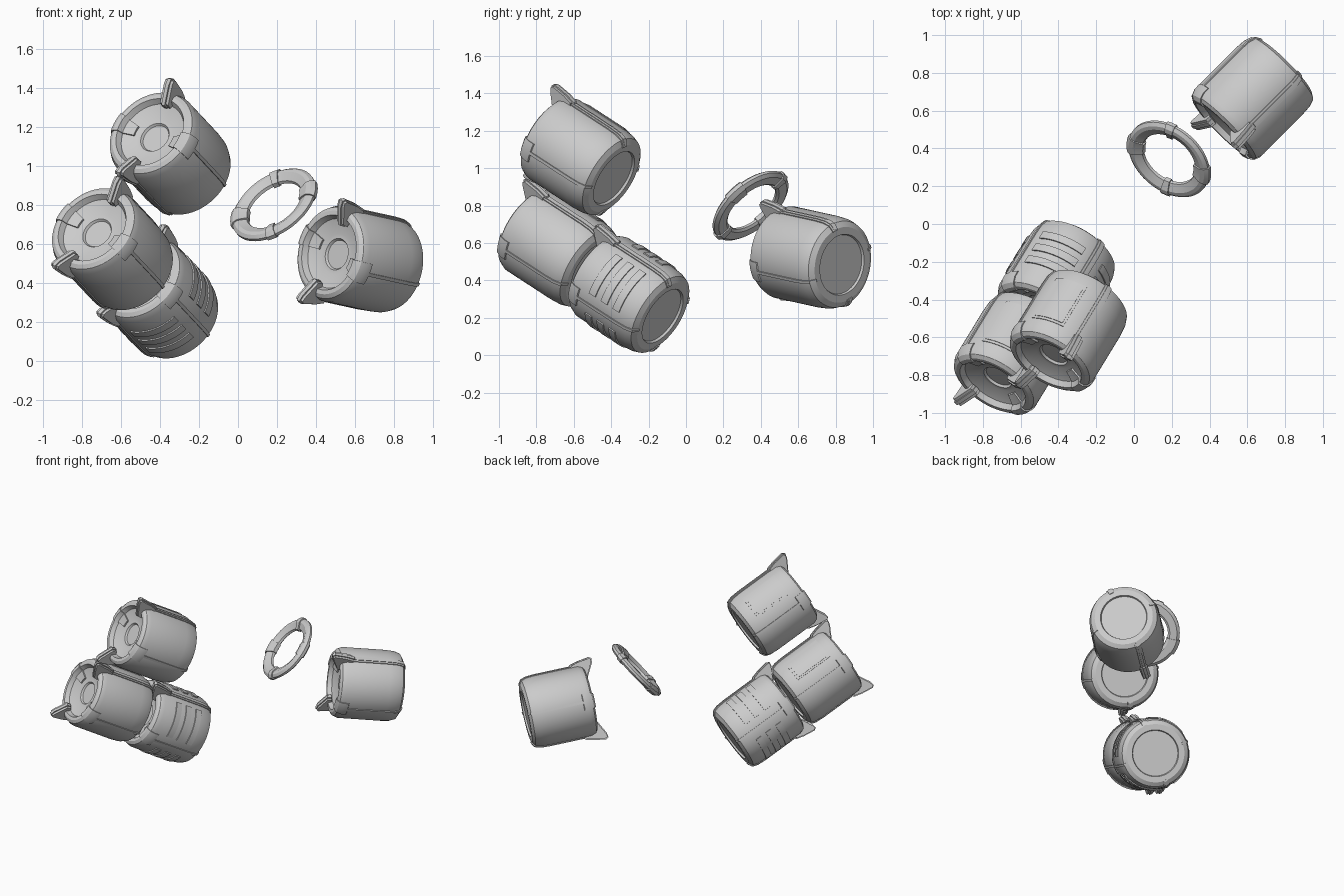
import bpy, bmesh, math
from mathutils import Vector, Matrix

if "Cube" in bpy.data.objects:
    bpy.data.objects.remove(bpy.data.objects["Cube"])


def frame(center, axis, up):
    """Local frame: z points out of the open end, x towards the first clip."""
    z = -Vector(axis).normalized()
    x = Vector(up)
    x = (x - x.dot(z) * z).normalized()
    y = z.cross(x)
    m = Matrix((x, y, z)).transposed().to_4x4()
    m.translation = Vector(center)
    return m


def finish(name, bm, m):
    bmesh.ops.remove_doubles(bm, verts=bm.verts, dist=1e-5)
    bmesh.ops.recalc_face_normals(bm, faces=bm.faces)
    me = bpy.data.meshes.new(name)
    bm.to_mesh(me)
    bm.free()
    ob = bpy.data.objects.new(name, me)
    bpy.context.collection.objects.link(ob)
    ob.matrix_world = m
    bpy.ops.object.select_all(action='DESELECT')
    ob.select_set(True)
    bpy.context.view_layer.objects.active = ob
    bpy.ops.object.shade_smooth_by_angle(angle=math.radians(25))
    return ob


def lathe(name, profile, m, closed=False, seg=72):
    bm = bmesh.new()
    vs = [bm.verts.new((r, 0, h)) for r, h in profile]
    n = len(vs)
    edges = [bm.edges.new((vs[i], vs[(i + 1) % n])) for i in range(n if closed else n - 1)]
    bmesh.ops.spin(bm, geom=vs + edges, cent=(0, 0, 0), axis=(0, 0, 1),
                   angle=math.tau, steps=seg)
    return finish(name, bm, m)


def sector(name, profile, mid, half, m, seg=10):
    """Closed (r, h) profile swept through an arc, in degrees."""
    bm = bmesh.new()
    rows = []
    for i in range(seg + 1):
        t = math.radians(mid - half + 2 * half * i / seg)
        rows.append([bm.verts.new((r * math.cos(t), r * math.sin(t), h)) for r, h in profile])
    n = len(profile)
    for a, b in zip(rows, rows[1:]):
        for j in range(n):
            bm.faces.new((a[j], a[(j + 1) % n], b[(j + 1) % n], b[j]))
    bm.faces.new(rows[0])
    bm.faces.new(rows[-1])
    return finish(name, bm, m)


def prism(name, profile, width, ang, m):
    """Closed (r, h) profile extruded flat to a width."""
    bm = bmesh.new()
    ends = [[bm.verts.new((r, s * width / 2, h)) for r, h in profile] for s in (-1, 1)]
    n = len(profile)
    for j in range(n):
        k = (j + 1) % n
        bm.faces.new((ends[0][j], ends[0][k], ends[1][k], ends[1][j]))
    for e in ends:
        bm.faces.new(e)
    return finish(name, bm, m @ Matrix.Rotation(math.radians(ang), 4, 'Z'))


def box(r0, r1, h0, h1):
    return [(r0, h0), (r1, h0), (r1, h1), (r0, h1)]


BODY = [(0, -.222), (.16, -.222), (.165, -.235), (.205, -.235), (.234, -.217), (.246, -.18),
        (.25, -.12), (.25, .19), (.237, .222), (.217, .235), (.195, .235), (.18, .205),
        (.105, .178), (.082, .178), (.074, .166), (0, .166)]
CLIP = [(.235, .14), (.262, .15), (.277, .2), (.288, .285), (.278, .296), (.255, .29),
        (.165, .243), (.16, .215), (.2, .2)]
CLIP_RIB = [(.24, .125), (.268, .14), (.284, .2), (.296, .284), (.284, .303), (.25, .297),
            (.155, .246), (.155, .215), (.2, .2)]
WEDGE = [(.24, .15), (.256, .16), (.255, .195), (.241, .228), (.218, .243), (.192, .243),
         (.177, .214), (.12, .194), (.12, .17), (.2, .18)]
STRAP = [(.2, -.2), (.2, -.241), (.208, -.241), (.239, -.222), (.252, -.182), (.256, -.12),
         (.256, .16), (.24, .16), (.24, -.15)]


def canister(prefix, m, label=False, ribs=False):
    lathe(prefix + "_body", BODY, m)
    for k, ang in enumerate((0, 180)):
        # latch hook over the rim, with a strap down the side
        prism(f"{prefix}_clip_{k}", CLIP, .055, ang, m)
        prism(f"{prefix}_clip_rib_{k}", CLIP_RIB, .022, ang, m)
        sector(f"{prefix}_strap_{k}", STRAP, ang, 5, m, 4)
        sector(f"{prefix}_strap_rib_{k}", [(r + .004, h) for r, h in STRAP], ang, 2, m, 2)
        # rim wedge and side seam between the clips
        sector(f"{prefix}_rim_wedge_{k}", WEDGE, ang + 90, 13, m)
        sector(f"{prefix}_side_seam_{k}", STRAP, ang + 90, 2, m, 2)
    if label:
        sector(prefix + "_label_frame", box(.24, .2535, -.14, .14), 45, 22, m)
        sector(prefix + "_label", box(.24, .2565, -.125, .125), 45, 19, m)
    if ribs:
        for q in range(4):
            for h in (-.12, -.035, .05):
                sector(f"{prefix}_rib_{q}", box(.24, .257, h, h + .045), 45 + 90 * q, 30, m, 16)


AX = (.455, .746, -.485)
canister("upper_canister", frame((-.345, -.56, 1.06), AX, (.46, .26, .84)), label=True)
canister("lower_canister", frame((-.641, -.68, .57), AX, (.58, .16, .79)), label=True)
canister("ribbed_canister", frame((-.409, -.30, .323), AX, (.58, .16, .79)), ribs=True)
canister("loose_canister", frame((.63, .67, .52), (.70, .70, -.154), (.39, -.19, .90)))

# loose cap ring with four rim blocks
rm = frame((.185, .345, .80), (.48, .57, -.66), (.04, .72, .69))
lathe("cap_ring", [(.158, -.012), (.172, -.022), (.222, -.022), (.242, -.008), (.242, .008),
                   (.225, .022), (.205, .024), (.162, .004)], rm, closed=True)
for i in range(4):
    block = [(.152, -.018), (.17, -.028), (.226, -.028), (.25, -.01), (.25, .012),
             (.228, .029), (.203, .031), (.153, .01)]
    sector(f"cap_ring_block_{i}", block, 90 * i, 13 if i % 2 else 6, rm)
